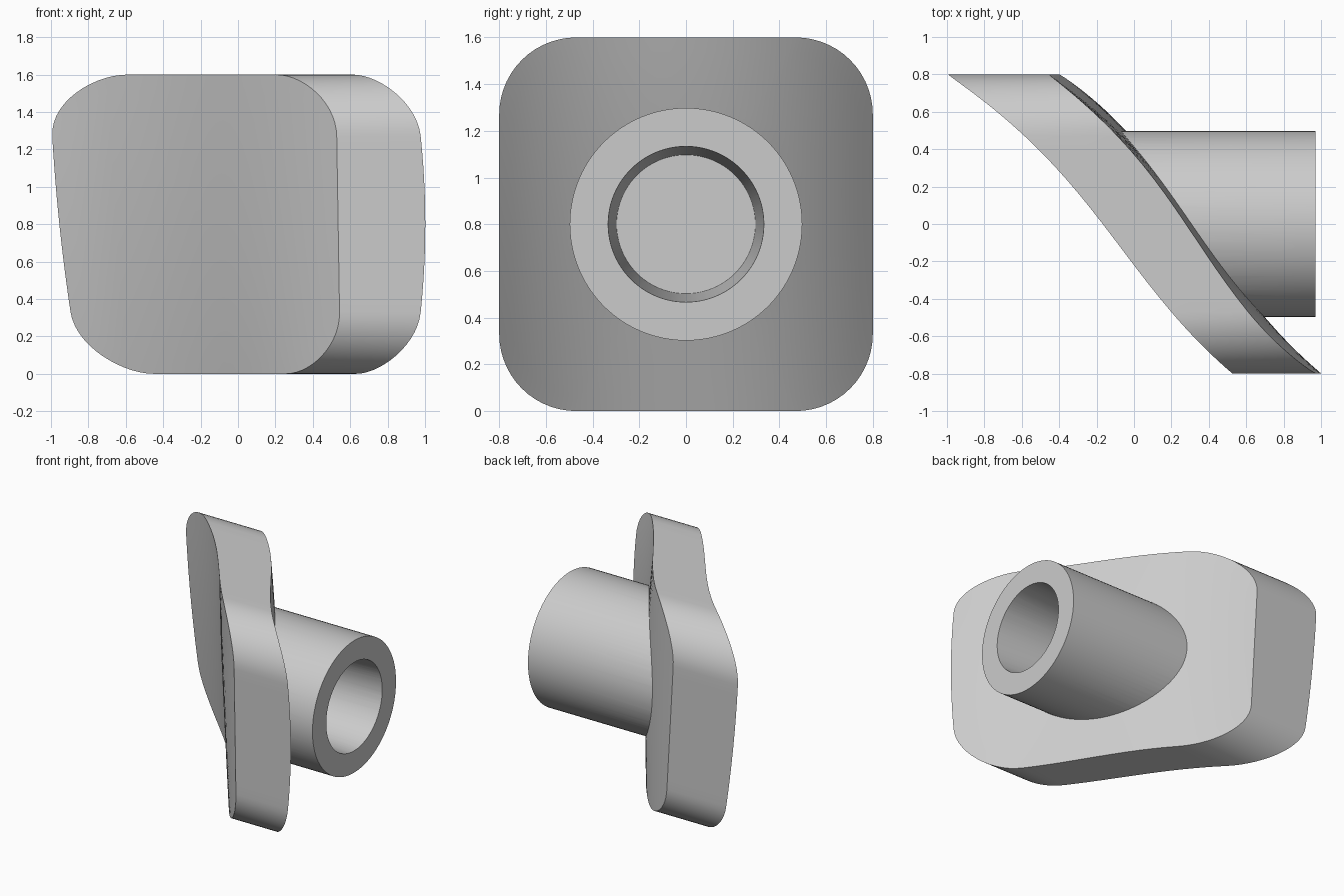
import bpy, bmesh, math

if "Cube" in bpy.data.objects:
    bpy.data.objects.remove(bpy.data.objects["Cube"], do_unlink=True)

MID = 0.8          # height of the tube axis and half size of the plate
CORNER = 0.33      # corner radius of the plate
TUBE_R = 0.498
TUBE_END = 0.97

grey = bpy.data.materials.new("light_grey")
grey.use_nodes = True
grey.diffuse_color = (0.6, 0.6, 0.6, 1)
grey.node_tree.nodes["Principled BSDF"].inputs["Base Color"].default_value = (0.6, 0.6, 0.6, 1)


# Sculpted faces of the plate: x for a given y and height h from the middle
def front_x(y, h):
    return (-0.135 - 0.746 * y - 0.117 * y**2 - 0.29 * y**3
            - (0.06 + 0.055 * y) * h + 0.031 * (y + MID) * h**2)


def back_x(y, h):
    return (0.335 - 0.69 * y - 0.075 * y**2 - 0.317 * y**3
            - (0.028 + 0.035 * y) * h + (0.07 * y - 0.055) * h**2)


def rounded_square(half, radius, arc=14, straight=12):
    pts = []
    c = half - radius
    for k, (sy, sz) in enumerate([(1, 1), (-1, 1), (-1, -1), (1, -1)]):
        corner = []
        for i in range(arc + 1):
            a = math.radians(90) * (k + i / arc)
            corner.append((sy * c + radius * math.cos(a), sz * c + radius * math.sin(a)))
        pts += corner
        # points along the straight side to the next corner
        y0, z0 = corner[-1]
        dy, dz = [(-1, 0), (0, -1), (1, 0), (0, 1)][k]
        for i in range(1, straight):
            d = 2 * c * i / straight
            pts.append((y0 + dy * d, z0 + dz * d))
    return pts


def circle(radius, n=96):
    return [(radius * math.cos(math.tau * i / n), radius * math.sin(math.tau * i / n))
            for i in range(n)]


def solid_between(name, outline, low_x, high_x, rings=14, taper=1.0):
    """Closed solid along x, capped by two height-field surfaces."""
    bm = bmesh.new()

    def cap(fx, scale):
        loops = []
        for r in range(rings, 0, -1):
            s = scale * r / rings
            loops.append([bm.verts.new((fx(y * s, z * s), y * s, z * s + MID))
                          for y, z in outline])
        centre = bm.verts.new((fx(0, 0), 0, MID))
        return loops, centre

    def bridge(a, b):
        for i in range(len(a)):
            j = (i + 1) % len(a)
            bm.faces.new((a[i], a[j], b[j], b[i]))

    ends = [cap(low_x, taper), cap(high_x, 1.0)]
    bridge(ends[0][0][0], ends[1][0][0])
    for loops, centre in ends:
        for a, b in zip(loops, loops[1:]):
            bridge(a, b)
        inner = loops[-1]
        for i in range(len(inner)):
            bm.faces.new((inner[i], inner[(i + 1) % len(inner)], centre))
    bmesh.ops.recalc_face_normals(bm, faces=bm.faces)
    mesh = bpy.data.meshes.new(name)
    bm.to_mesh(mesh)
    bm.free()
    mesh.materials.append(grey)
    obj = bpy.data.objects.new(name, mesh)
    bpy.context.collection.objects.link(obj)
    return obj


def combine(target, tool, operation):
    mod = target.modifiers.new(operation.lower(), "BOOLEAN")
    mod.operation = operation
    mod.solver = "EXACT"
    mod.object = tool
    bpy.context.view_layer.objects.active = target
    bpy.ops.object.modifier_apply(modifier=mod.name)
    bpy.data.objects.remove(tool, do_unlink=True)


# Curved plate with rounded corners
plate = solid_between("plate_with_socket", rounded_square(MID, CORNER), front_x, back_x)

# Round tube growing out of the back of the plate
tube = solid_between("socket_tube", circle(TUBE_R),
                     lambda y, h: back_x(y, h) - 0.1, lambda y, h: TUBE_END, rings=8)
combine(plate, tube, "UNION")

# Slightly tapered blind bore in the tube
bore = solid_between("bore_cutter", circle(0.334), lambda y, h: 0.28,
                     lambda y, h: TUBE_END + 0.01, rings=1, taper=0.89)
bore.hide_render = True
combine(plate, bore, "DIFFERENCE")

# Smooth curved faces, sharp rims
bpy.ops.object.select_all(action="DESELECT")
plate.select_set(True)
bpy.context.view_layer.objects.active = plate
bpy.ops.object.shade_smooth_by_angle(angle=math.radians(30))
